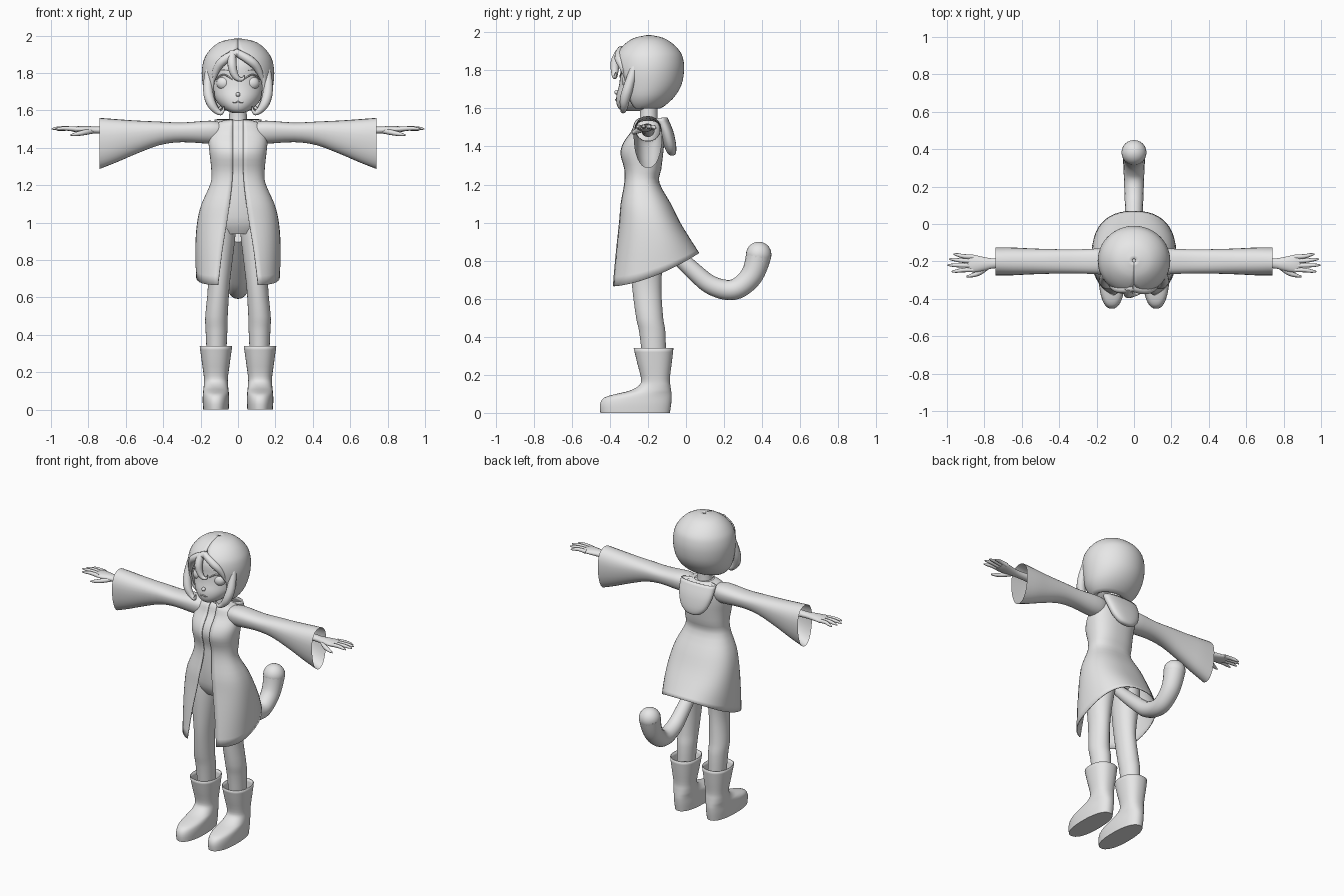
import bpy, bmesh, math
from mathutils import Vector

grey = bpy.data.materials.new("plain_grey")
grey.diffuse_color = (0.8, 0.8, 0.8, 1)


def finish(ob, angle=40, thick=0):
    ob.data.materials.clear()
    ob.data.materials.append(grey)
    bpy.ops.object.select_all(action='DESELECT')
    ob.select_set(True)
    bpy.context.view_layer.objects.active = ob
    bpy.ops.object.shade_smooth_by_angle(angle=math.radians(angle))
    if thick:
        mod = ob.modifiers.new("cloth", 'SOLIDIFY')
        mod.thickness = thick
        mod.offset = -1
    return ob


def densify(rows, k=3):
    """Smoothly interpolate between rows of section parameters."""
    out = []
    for i in range(len(rows) - 1):
        a, b, c, d = (rows[min(max(j, 0), len(rows) - 1)] for j in range(i - 1, i + 3))
        for s in range(k):
            t = s / k
            out.append([0.5 * (2*q + (r-p)*t + (2*p-5*q+4*r-w)*t*t + (3*q-p-3*r+w)*t**3)
                        for p, q, r, w in zip(a, b, c, d)])
    return out + [list(rows[-1])]


def skin(name, rings, closed=True, caps=(True, True), thick=0):
    bm = bmesh.new()
    vs = [[bm.verts.new(p) for p in r] for r in rings]
    n = len(rings[0])
    for a, b in zip(vs, vs[1:]):
        for i in range(n if closed else n - 1):
            j = (i + 1) % n
            bm.faces.new((a[i], a[j], b[j], b[i]))
    if caps[0]:
        bm.faces.new(vs[0])
    if caps[1]:
        bm.faces.new(vs[-1])
    bmesh.ops.recalc_face_normals(bm, faces=bm.faces)
    me = bpy.data.meshes.new(name)
    bm.to_mesh(me)
    bm.free()
    ob = bpy.data.objects.new(name, me)
    bpy.context.collection.objects.link(ob)
    return finish(ob, thick=thick)


def power(v, e):
    return math.copysign(abs(v) ** e, v)


def upright(name, rows, cx=0, side=1, n=2.0, split=False, caps=(True, True), thick=0, k=3):
    """Rows: z, x shift, half width, front y, back y [, front gap, hem lift]."""
    rings = []
    for z, dx, rx, yf, yb, *more in densify(rows, k):
        gap, lift = more if more else (0, 0)
        a0 = math.asin(min(1, (max(gap, 0) / rx)) ** (n / 2)) if split else 0
        steps = 40
        pts = []
        for i in range(steps + (1 if split else 0)):
            a = a0 + (2 * math.pi - 2 * a0) * i / steps
            x = rx * power(math.sin(a), 2 / n)
            y = (yf + yb) / 2 - (yb - yf) / 2 * power(math.cos(a), 2 / n)
            u = max(0, (y - yf) / (yb - yf))
            pts.append((side * (cx + dx + x), y, z + lift * u ** 1.7))
        rings.append(pts)
    return skin(name, rings, not split, caps, thick)


def sideways(name, rows, side, taper=0.0, caps=(True, True), n=2.0):
    """Rows: x, top z, bottom z, middle y, half depth."""
    rings = []
    for x, zt, zb, y, ry in densify(rows):
        pts = []
        for i in range(28):
            a = 2 * math.pi * i / 28
            s = power(math.sin(a), 2 / n)
            pts.append((side * x, y + ry * power(math.cos(a), 2 / n) * (1 + taper * s),
                        (zt + zb) / 2 + (zt - zb) / 2 * s))
        rings.append(pts)
    return skin(name, rings, True, caps)


def strand(name, pts, side=1, res=3):
    """Tapered round strand; points are x, y, z, radius."""
    cu = bpy.data.curves.new(name, 'CURVE')
    cu.dimensions = '3D'
    cu.bevel_depth = 1
    cu.bevel_resolution = res
    cu.use_fill_caps = True
    sp = cu.splines.new('NURBS')
    sp.points.add(len(pts) - 1)
    for p, (x, y, z, r) in zip(sp.points, pts):
        p.co = (side * x, y, z, 1)
        p.radius = r
    sp.order_u = 3
    sp.use_endpoint_u = True
    sp.resolution_u = 5
    ob = bpy.data.objects.new(name, cu)
    bpy.context.collection.objects.link(ob)
    bpy.ops.object.select_all(action='DESELECT')
    ob.select_set(True)
    bpy.context.view_layer.objects.active = ob
    bpy.ops.object.convert(target='MESH')
    return finish(bpy.context.object, 60)


def ball(name, loc, scale):
    bpy.ops.mesh.primitive_uv_sphere_add(segments=24, ring_count=14, radius=1, location=loc)
    ob = bpy.context.object
    ob.name = name
    ob.scale = scale
    return finish(ob, 60)


# Coat, open down the front, with a hem that rises toward the back
coat = [(1.55, 0, .06, -.25, -.14, .028, 0), (1.53, 0, .12, -.27, -.125, .028, 0),
        (1.48, 0, .15, -.288, -.115, .028, 0), (1.42, 0, .157, -.33, -.115, .028, 0),
        (1.36, 0, .151, -.345, -.12, .028, 0), (1.28, 0, .143, -.325, -.13, .028, 0),
        (1.21, 0, .147, -.325, -.14, .032, 0), (1.10, 0, .195, -.345, -.08, .045, 0),
        (1.0, 0, .219, -.355, -.03, .06, 0), (.85, 0, .228, -.376, .025, .085, .06),
        (.665, 0, .225, -.402, .07, .108, .175)]
upright("coat", coat, n=2.4, split=True, caps=(False, False), thick=.006)

# Body under the coat
torso = [(z, 0, rx - .014, yf + .012, yb - .014) for z, _, rx, yf, yb, _, _ in coat[:7]]
torso += [(1.1, 0, .15, -.315, -.1), (1.0, 0, .165, -.305, -.09), (.94, 0, .12, -.275, -.11)]
upright("torso", torso, n=2.2)
upright("neck", [(1.46, 0, .06, -.26, -.14), (1.55, 0, .048, -.243, -.15),
                 (1.66, 0, .045, -.245, -.15)])

# Hood hanging behind the shoulders
upright("hood", [(1.55, 0, .118, -.165, -.105), (1.48, 0, .112, -.135, -.075),
                 (1.41, 0, .088, -.11, -.06), (1.37, 0, .05, -.092, -.06),
                 (1.36, 0, .012, -.08, -.067)], n=2.3, caps=(False, True), thick=.008)

# Head and face
upright("head", [(1.585, 0, .025, -.33, -.25), (1.60, 0, .062, -.354, -.2),
                 (1.63, 0, .1, -.366, -.14), (1.67, 0, .127, -.365, -.1),
                 (1.72, 0, .142, -.352, -.07), (1.78, 0, .15, -.345, -.05),
                 (1.85, 0, .148, -.34, -.05), (1.92, 0, .105, -.29, -.1)])
ball("nose", (0, -.363, 1.685), (.012, .014, .012))
strand("mouth", [(-.04, -.352, 1.65, .003), (-.02, -.366, 1.64, .004), (0, -.37, 1.648, .004),
                 (.02, -.366, 1.64, .004), (.04, -.352, 1.65, .003)], res=1)

# Hair shell with a face opening
hair = [(1.615, 0, .085, -.28, -.17, .08, 0), (1.60, 0, .12, -.315, -.135, .105, 0),
        (1.65, 0, .165, -.352, -.07, .13, 0), (1.72, 0, .186, -.372, -.025, .138, 0),
        (1.80, 0, .194, -.382, -.01, .128, 0), (1.86, 0, .186, -.376, -.015, .095, 0),
        (1.90, 0, .168, -.358, -.032, .03, 0), (1.94, 0, .134, -.32, -.07, 0, 0),
        (1.97, 0, .085, -.272, -.118, 0, 0), (1.985, 0, .01, -.205, -.185, 0, 0)]
upright("hair", hair, split=True, caps=(False, False), thick=.014)
strand("fringe_curl", [(-.03, -.34, 1.91, .02), (-.035, -.372, 1.86, .026),
                       (-.025, -.375, 1.80, .022), (.0, -.375, 1.765, .014),
                       (.03, -.37, 1.765, .008), (.035, -.37, 1.79, .003)])
strand("fringe_sweep_left", [(0, -.34, 1.91, .02), (-.07, -.355, 1.88, .026),
                             (-.12, -.325, 1.82, .022), (-.135, -.31, 1.75, .008)])
strand("fringe_sweep_right", [(-.01, -.34, 1.91, .02), (.06, -.36, 1.875, .026),
                              (.115, -.33, 1.82, .022), (.135, -.31, 1.75, .008)])

for s, tag in ((1, "right"), (-1, "left")):
    # Eyes, brows and face locks
    ball("eye_" + tag, (s * .073, -.302, 1.745), (.042, .035, .038))
    strand("upper_lid_" + tag, [(.03, -.347, 1.765, .003), (.06, -.342, 1.79, .005),
                                (.095, -.324, 1.79, .005), (.125, -.29, 1.76, .003)], s, 1)
    strand("brow_" + tag, [(.035, -.338, 1.805, .003), (.075, -.327, 1.825, .005),
                           (.115, -.297, 1.81, .003)], s, 1)
    strand("face_lock_" + tag, [(.155, -.27, 1.82, .02), (.166, -.30, 1.72, .028),
                                (.148, -.325, 1.64, .027), (.115, -.325, 1.595, .018),
                                (.08, -.335, 1.58, .01), (.075, -.34, 1.62, .004)], s)

    # Wide sleeves
    sideways("sleeve_" + tag, [(.09, 1.535, 1.43, -.2, .055), (.15, 1.545, 1.422, -.2, .068),
                               (.30, 1.535, 1.43, -.2, .063), (.42, 1.54, 1.414, -.2, .064),
                               (.55, 1.546, 1.365, -.2, .068), (.65, 1.553, 1.322, -.2, .073),
                               (.74, 1.56, 1.287, -.2, .074)],
             s, taper=.15, caps=(True, False), n=2.3)
    # Arm, palm and fingers
    sideways("arm_" + tag, [(.3, 1.52, 1.45, -.2, .035), (.6, 1.52, 1.468, -.205, .03),
                            (.74, 1.513, 1.475, -.21, .026), (.80, 1.516, 1.476, -.213, .036),
                            (.86, 1.515, 1.482, -.212, .047), (.89, 1.51, 1.488, -.21, .04)], s)
    for name, y0, y1, tip, z in (("little", -.175, -.162, .965, 1.493),
                                 ("ring", -.198, -.188, .988, 1.498),
                                 ("middle", -.222, -.220, .997, 1.5),
                                 ("index", -.245, -.254, .975, 1.498)):
        strand(name + "_finger_" + tag, [(.86, y0, 1.499, .013), (.91, y0, 1.505, .012),
                                         (tip - .015, y1, z + .004, .009), (tip, y1, z, .003)], s, 2)
    strand("thumb_" + tag, [(.78, -.225, 1.49, .015), (.82, -.26, 1.482, .015),
                            (.87, -.277, 1.472, .011), (.895, -.281, 1.468, .004)], s, 2)

    # Legs
    upright("leg_" + tag, [(1.03, .09, .08, -.29, -.1), (.93, .097, .083, -.295, -.1),
                           (.8, .1, .071, -.292, -.12), (.66, .103, .058, -.283, -.13),
                           (.5, .115, .06, -.262, -.12), (.42, .115, .058, -.245, -.108),
                           (.25, .115, .05, -.225, -.105)], side=s)
    # Boots, with a flared cuff turned inward at the top
    upright("boot_" + tag, [(0, 0, .068, -.45, -.085), (.045, 0, .071, -.452, -.078),
                            (.08, .0, .07, -.43, -.075), (.1, 0, .068, -.365, -.076),
                            (.117, 0, .066, -.295, -.078), (.145, 0, .064, -.246, -.082),
                            (.18, 0, .065, -.236, -.085), (.26, 0, .076, -.256, -.075),
                            (.34, 0, .087, -.275, -.066)],
            cx=.118, side=s, n=2.3, caps=(True, False), thick=.006)

# Tail curling up to a round tip
strand("tail", [(0, -.14, .92, .035), (0, -.04, .82, .042), (0, .05, .735, .046),
                (0, .13, .665, .05), (0, .25, .635, .054), (0, .335, .70, .058),
                (0, .37, .77, .062), (0, .382, .83, .067)], res=6)
ball("tail_tip", (0, .382, .832), (.067, .067, .067))
